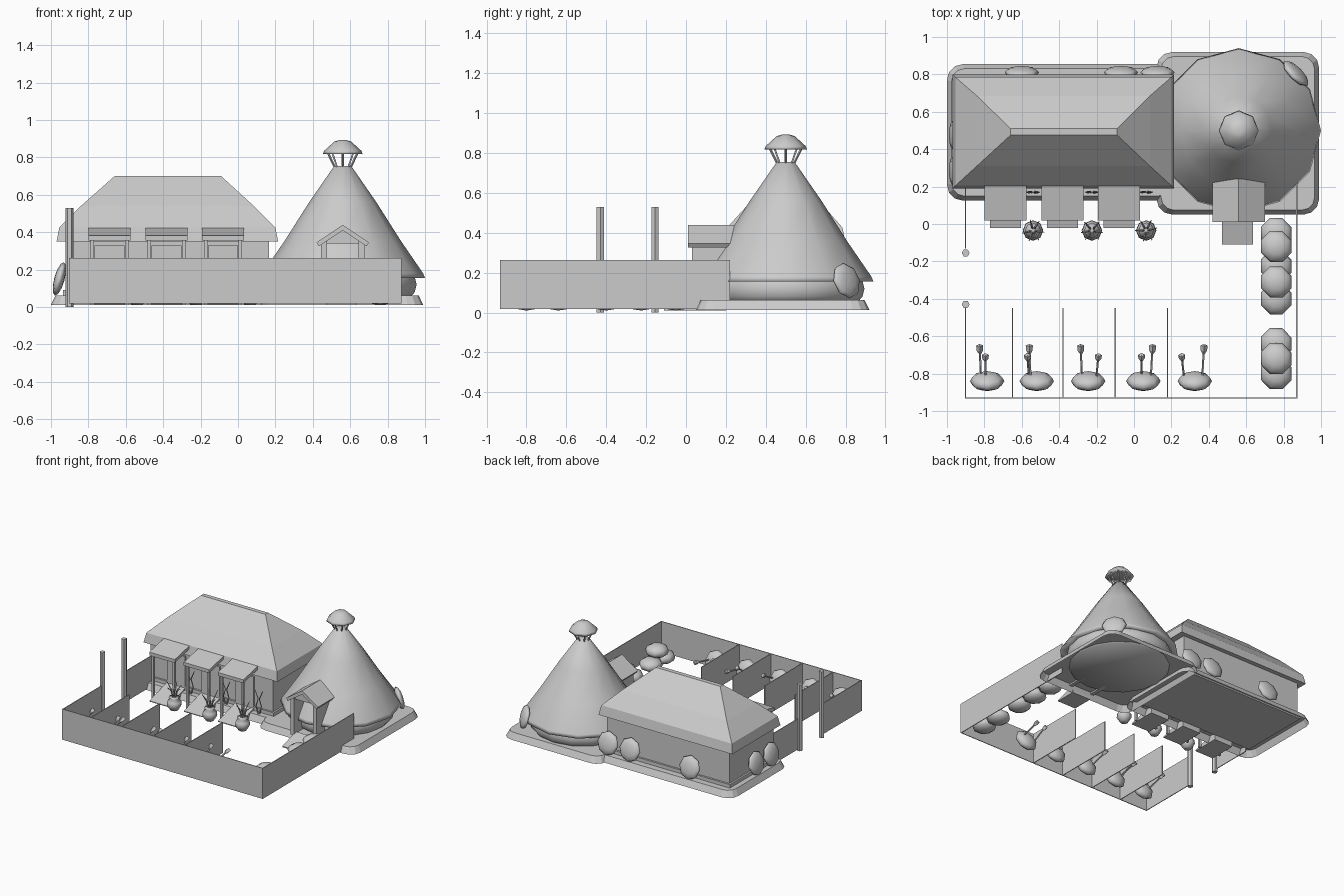
import bpy, bmesh, random
from math import sin, cos, pi, radians
from mathutils import Vector, Matrix

if "Cube" in bpy.data.objects:
    bpy.data.objects.remove(bpy.data.objects["Cube"])

random.seed(4)


def make(name, verts, faces, smooth=False):
    me = bpy.data.meshes.new(name)
    me.from_pydata([tuple(v) for v in verts], [], faces)
    bm = bmesh.new()
    bm.from_mesh(me)
    bmesh.ops.recalc_face_normals(bm, faces=bm.faces)
    bm.to_mesh(me)
    bm.free()
    for p in me.polygons:
        p.use_smooth = smooth
    ob = bpy.data.objects.new(name, me)
    bpy.context.collection.objects.link(ob)
    return ob


def loft(name, rings, bottom=True, top=True, smooth=False):
    n = len(rings[0])
    verts = [v for r in rings for v in r]
    faces = [(k * n + i, k * n + (i + 1) % n, (k + 1) * n + (i + 1) % n, (k + 1) * n + i)
             for k in range(len(rings) - 1) for i in range(n)]
    if bottom:
        faces.append(tuple(reversed(range(n))))
    if top:
        faces.append(tuple(range(len(verts) - n, len(verts))))
    return make(name, verts, faces, smooth)


def box(name, x0, x1, y0, y1, z0, z1):
    return loft(name, [rect(x0, x1, y0, y1, z) for z in (z0, z1)])


def rect(x0, x1, y0, y1, z):
    return [(x0, y0, z), (x1, y0, z), (x1, y1, z), (x0, y1, z)]


def round_rect(x0, x1, y0, y1, z, r):
    pts = []
    for cx, cy, a in ((x1 - r, y1 - r, 0), (x0 + r, y1 - r, 90), (x0 + r, y0 + r, 180), (x1 - r, y0 + r, 270)):
        pts += [(cx + r * cos(radians(a + d)), cy + r * sin(radians(a + d)), z) for d in (0, 30, 60, 90)]
    return pts


def lathe(name, cx, cy, profile, n, smooth=True, caps=(True, True)):
    rings = [[(cx + r * cos(2 * pi * i / n), cy + r * sin(2 * pi * i / n), z) for i in range(n)] for r, z in profile]
    ob = loft(name, rings, *caps, smooth=smooth)
    return ob


def rod(name, pts, radii, n=5):
    pts = [Vector(p) for p in pts]
    rings = []
    for i, p in enumerate(pts):
        d = pts[min(i + 1, len(pts) - 1)] - pts[max(i - 1, 0)]
        q = d.to_track_quat('Z', 'Y')
        rings.append([p + q @ Vector((radii[i] * cos(2 * pi * k / n), radii[i] * sin(2 * pi * k / n), 0)) for k in range(n)])
    return loft(name, rings)


def blob(name, loc, scale, rot=Matrix()):
    bm = bmesh.new()
    bmesh.ops.create_uvsphere(bm, u_segments=8, v_segments=6, radius=1)
    bmesh.ops.transform(bm, verts=bm.verts,
                        matrix=Matrix.Translation(loc) @ rot @ Matrix.Diagonal((*scale, 1)))
    me = bpy.data.meshes.new(name)
    bm.to_mesh(me)
    bm.free()
    for p in me.polygons:
        p.use_smooth = True
    ob = bpy.data.objects.new(name, me)
    bpy.context.collection.objects.link(ob)
    return ob


def leaning_disc(name, x, y, z, heading, thick=0.028, r=0.092, tilt=15):
    # heading is the direction the disc faces; its top leans backwards
    rot = Matrix.Rotation(radians(heading), 4, 'Z') @ Matrix.Rotation(radians(90 - tilt), 4, 'Y')
    return blob(name, (x, y, z), (r, r, thick), rot)


# Plinths with sloped rounded edges, open below
for name, (x0, x1, y0, y1) in {"house_plinth": (-1, 0.22, 0.125, 0.855), "hut_plinth": (0.12, 0.99, 0.05, 0.92)}.items():
    i = 0.024
    loft(name, [round_rect(x0, x1, y0, y1, 0.012, 0.085),
                round_rect(x0 + i, x1 - i, y0 + i, y1 - i, 0.062, 0.07)], bottom=False)

# Long house walls, skirting and hipped thatch roof
box("house_walls", -0.92, 0.165, 0.21, 0.765, 0.05, 0.40)
box("house_skirting", -0.935, 0.18, 0.195, 0.78, 0.05, 0.09)
loft("house_roof", [rect(-0.97, 0.215, 0.19, 0.80, 0.35), rect(-0.955, 0.20, 0.205, 0.785, 0.425),
                    rect(-0.84, 0.085, 0.31, 0.685, 0.54), rect(-0.66, -0.09, 0.475, 0.51, 0.70)])

# Round hut: bulging wall, conical roof, vent with cap
lathe("hut_wall", 0.56, 0.5, [(0.36, 0.05), (0.385, 0.08), (0.395, 0.12), (0.375, 0.20)], 16)
lathe("hut_roof", 0.56, 0.5, [(0.36, 0.17), (0.44, 0.155), (0.43, 0.18), (0.31, 0.355), (0.18, 0.56), (0.045, 0.755)], 12)
for k in range(8):
    a = 2 * pi * k / 8
    rod("vent_strut", [(0.56 + r * cos(a), 0.5 + r * sin(a), z) for r, z in ((0.038, 0.74), (0.085, 0.835))], (0.006, 0.006), 4)
lathe("vent_cap", 0.56, 0.5, [(0.02, 0.85), (0.107, 0.818), (0.10, 0.835), (0.045, 0.885), (0.02, 0.892)], 8)

# Gabled hut porch: posts, roof slabs, ramp
for s in (-1, 1):
    box("porch_side", 0.56 + s * 0.085, 0.56 + s * 0.115, 0.03, 0.22, 0.05, 0.355)
    pts = [(0.56, 0.44), (0.56 + s * 0.14, 0.345), (0.56 + s * 0.127, 0.325), (0.56, 0.41)]
    loft("porch_roof", [[(x, y, z) for x, z in pts] for y in (0.01, 0.24)])
loft("porch_gable", [[(0.455, y, 0.34), (0.665, y, 0.34), (0.56, y, 0.42)] for y in (0.04, 0.055)])
loft("porch_ramp", [rect(0.47, 0.635, -0.11, 0.06, 0.01),
                    [(0.47, -0.11, 0.018), (0.635, -0.11, 0.018), (0.635, 0.06, 0.07), (0.47, 0.06, 0.07)]])

# House awnings with posts and ramps
for c in (-0.687, -0.382, -0.08):
    loft("awning", [[(x, 0.02, 0.355), (x, 0.22, 0.40), (x, 0.22, 0.425), (x, 0.02, 0.382)] for x in (c - 0.113, c + 0.113)])
    for s in (-1, 1):
        box("awning_post", c + s * 0.093 - 0.009, c + s * 0.093 + 0.009, 0.032, 0.05, 0.01, 0.365)
    loft("door_ramp", [rect(c - 0.083, c + 0.083, -0.022, 0.2, 0.01),
                       [(c - 0.083, -0.022, 0.016), (c + 0.083, -0.022, 0.016), (c + 0.083, 0.2, 0.08), (c - 0.083, 0.2, 0.08)]])
    box("doorway", c - 0.08, c + 0.08, 0.195, 0.215, 0.06, 0.33)

# Potted twigs, and climbing vines on the wall behind
for c in (-0.54, -0.225, 0.065):
    lathe("pot", c, -0.035, [(0.03, 0.012), (0.055, 0.05), (0.052, 0.08), (0.032, 0.10), (0.042, 0.115)], 8)
    for k in range(6):
        a = k * pi / 3 + random.uniform(-0.3, 0.3)
        rod("twig", [(c + r * cos(a), -0.035 + r * sin(a), z) for r, z in
                     ((0.01, 0.10), (0.025, 0.17), (0.06, random.uniform(0.19, 0.25)))], (0.005, 0.006, 0.002), 4)
    for s in (-1, 1):
        rod("vine", [(c + s * dx, 0.17, z) for dx, z in ((0.005, 0.06), (0.025, 0.12), (0.005, 0.18), (0.035, 0.25))],
            (0.006, 0.006, 0.005, 0.003), 4)

# Shields leaning on the outside walls
for x in (-0.6, -0.07, 0.125):
    leaning_disc("wall_shield", x, 0.81, 0.15, 90)
for y in (0.285, 0.475):
    leaning_disc("wall_shield", -0.955, y, 0.15, 180)
leaning_disc("wall_shield", 0.865, 0.805, 0.16, 45)

# Yard fence panels and stall dividers
t = 0.003
for x, y0, y1 in ((-0.9, -0.93, -0.43), (-0.9, -0.13, 0.2), (0.87, -0.93, 0.22),
                  (-0.65, -0.93, -0.45), (-0.38, -0.93, -0.45), (-0.10, -0.93, -0.45), (0.18, -0.93, -0.45)):
    box("fence_panel", x - t, x + t, y0, y1, 0.018, 0.263)
box("front_fence", -0.903, 0.873, -0.934, -0.928, 0.018, 0.263)
for y in (-0.43, -0.155):
    lathe("gate_post", -0.9, y, [(0.021, 0), (0.021, 0.53)], 6, smooth=False)

# Archery targets with arrows
for c, offs in ((-0.785, (-0.04, -0.01)), (-0.52, (-0.05, -0.04)), (-0.245, (-0.04, 0.055)), (0.05, (-0.01, 0.05)), (0.325, (-0.07, 0.05))):
    leaning_disc("target", c, -0.84, 0.115, 90, thick=0.045, tilt=22)
    for j, o in enumerate(offs):
        y, z = (-0.70, 0.20) if j == (c > 0.0 or c == -0.52) * 1 ^ 1 else (-0.65, 0.17)
        p, q = Vector((c + o * 0.8, -0.83, 0.11 + 0.02 * j)), Vector((c + o, y, z))
        d = q - p
        rod("arrow_shaft", [p, q], (0.006, 0.006), 5)
        rod("arrow_fletching", [p + d * 0.75, p + d * 0.85, q, q + d * 0.03], (0.006, 0.017, 0.019, 0.008), 4)

# Sack piles along the right fence
for y, z in [(-0.05, 0.06), (-0.225, 0.06), (-0.40, 0.06), (-0.12, 0.14), (-0.31, 0.14),
             (-0.64, 0.06), (-0.80, 0.06), (-0.72, 0.14)]:
    blob("sack", (0.76, y, z), (0.088, 0.09, 0.05), Matrix.Rotation(radians(22.5), 4, 'Z'))
